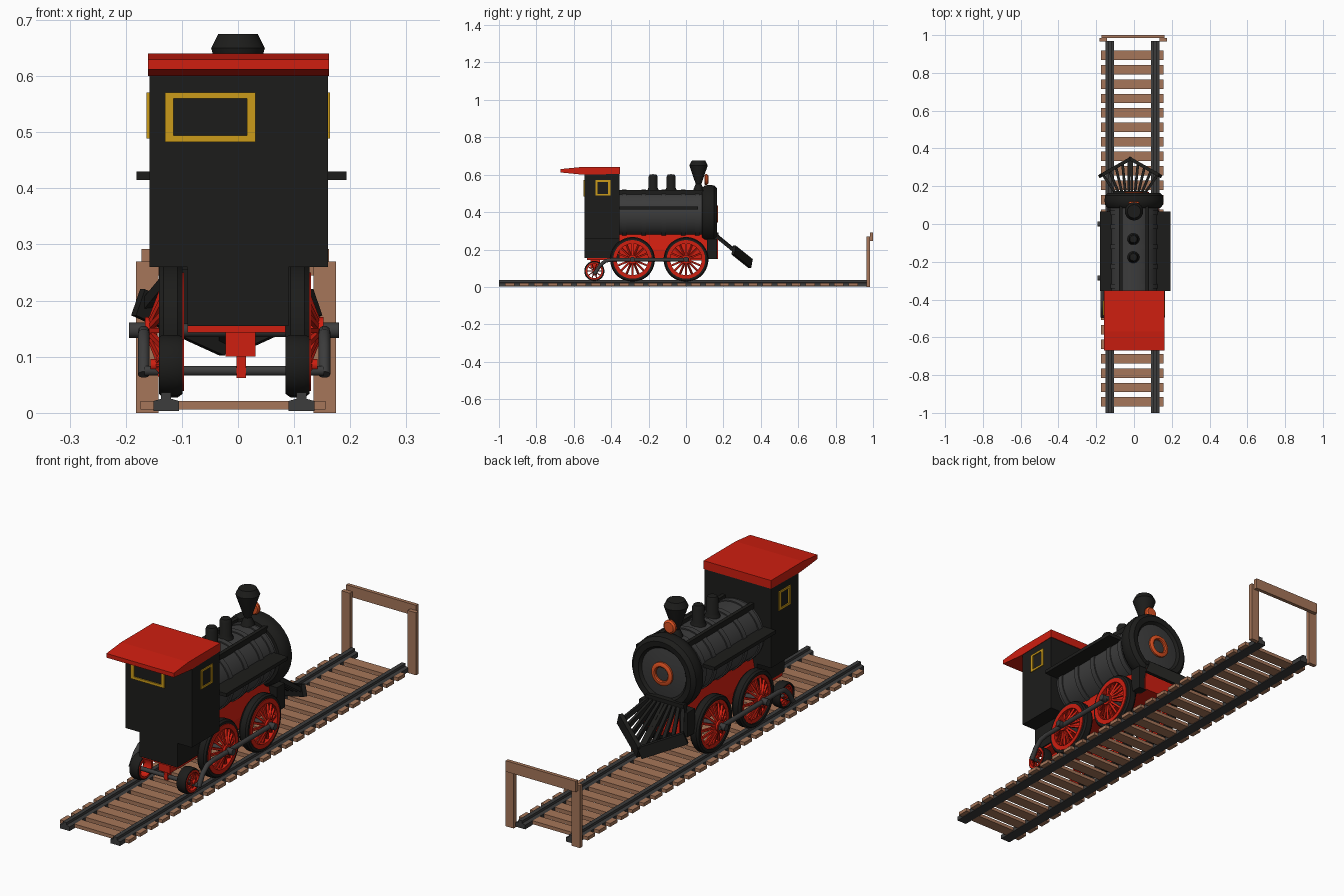
import bpy, bmesh, math
from mathutils import Vector

if "Cube" in bpy.data.objects:
    bpy.data.objects.remove(bpy.data.objects["Cube"])


def material(name, rgb):
    m = bpy.data.materials.new(name)
    m.diffuse_color = (*rgb, 1)
    m.use_nodes = True
    m.node_tree.nodes["Principled BSDF"].inputs["Base Color"].default_value = m.diffuse_color
    return m


BLACK = material("black", (0.012, 0.012, 0.011))
IRON = material("iron", (0.045, 0.045, 0.045))
RED = material("red", (0.62, 0.013, 0.005))
ORANGE = material("orange", (0.7, 0.08, 0.015))
GOLD = material("gold", (0.6, 0.33, 0.01))
WOOD = material("wood", (0.38, 0.18, 0.1))
CX = -0.007          # centre line of the running gear and track


def finish(bm, name, mat, smooth=False):
    bmesh.ops.remove_doubles(bm, verts=bm.verts, dist=1e-5)
    bmesh.ops.recalc_face_normals(bm, faces=bm.faces)
    me = bpy.data.meshes.new(name)
    bm.to_mesh(me)
    bm.free()
    me.materials.append(mat)
    ob = bpy.data.objects.new(name, me)
    bpy.context.collection.objects.link(ob)
    if smooth:
        bpy.context.view_layer.objects.active = ob
        ob.select_set(True)
        bpy.ops.object.shade_smooth_by_angle(angle=math.radians(35))
        ob.select_set(False)
    return ob


def box(name, x, y, z, mat):
    bm = bmesh.new()
    bmesh.ops.create_cube(bm, size=1)
    for v in bm.verts:
        v.co = [r[0] + (c + 0.5) * (r[1] - r[0]) for c, r in zip(v.co, (x, y, z))]
    return finish(bm, name, mat)


def beam(name, a, b, w, h, mat):
    """Rectangular bar between two points."""
    a, b = Vector(a), Vector(b)
    q = (b - a).to_track_quat('Z', 'Y')
    bm = bmesh.new()
    bmesh.ops.create_cube(bm, size=1)
    for v in bm.verts:
        v.co = (a + b) / 2 + q @ Vector((v.co.x * w, v.co.y * h, v.co.z * (b - a).length))
    return finish(bm, name, mat)


def prism(name, pts, axis, lo, hi, mat):
    """Extrude a 2D outline along x or y."""
    bm = bmesh.new()
    put = (lambda p, t: (t, p[0], p[1])) if axis == 'x' else (lambda p, t: (p[0], t, p[1]))
    f = bm.faces.new([bm.verts.new(put(p, lo)) for p in pts])
    g = bmesh.ops.extrude_face_region(bm, geom=[f])["geom"]
    d = Vector(put((0, 0), hi - lo))
    bmesh.ops.translate(bm, vec=d, verts=[v for v in g if isinstance(v, bmesh.types.BMVert)])
    return finish(bm, name, mat)


def lathe(name, prof, axis, loc, mat, n=32, closed=False):
    """Revolve (radius, offset) points about an axis through loc."""
    bm = bmesh.new()
    rings = []
    for r, a in prof:
        ring = []
        for i in range(n):
            t = 2 * math.pi * (i + 0.5) / n
            c, s = r * math.cos(t), r * math.sin(t)
            co = {'x': (a, c, s), 'y': (c, a, s), 'z': (c, s, a)}[axis]
            ring.append(bm.verts.new(Vector(co) + Vector(loc)))
        rings.append(ring)
    for k in range(len(rings) - (0 if closed else 1)):
        p, q = rings[k], rings[(k + 1) % len(rings)]
        for i in range(n):
            bm.faces.new((p[i], p[(i + 1) % n], q[(i + 1) % n], q[i]))
    return finish(bm, name, mat, True)


def rod(name, r, lo, hi, axis, loc, mat, n=16):
    return lathe(name, [(0, lo), (r, lo), (r, hi), (0, hi)], axis, loc, mat, n)


# track
for i in range(25):
    y = -0.942 + i * 0.0765
    box("sleeper", (-0.174, 0.156), (y - 0.025, y + 0.025), (0.006, 0.021), WOOD)
for x in (-0.128, 0.113):
    prof = [(-.023, .003), (.023, .003), (.023, .021), (.009, .025), (.009, .036),
            (-.009, .036), (-.009, .025), (-.023, .021)]
    prism("rail", [(x + a, b) for a, b in prof], 'y', -1, 0.97, IRON)

# end gate
for x in (-0.182, 0.135):
    box("gate_post", (x, x + 0.04), (0.966, 0.984), (0, 0.27), WOOD)
box("gate_bar", (-0.172, 0.162), (0.984, 1.0), (0.245, 0.292), WOOD)

# cab and roof
prism("cab", [(-.158, .26), (-.09, .26), (-.09, .155), (.09, .155), (.09, .26), (.16, .26),
              (.16, .605), (-.158, .605)], 'y', -0.543, -0.355, BLACK)
prism("roof", [(-.352, .604), (-.352, .64), (-.57, .64), (-.67, .63), (-.67, .612), (-.55, .6)],
      'x', -0.16, 0.162, RED)


def frame(name, axis, a, z, d, t):
    """Window frame made of four strips; a and z are outer ranges, d the depth range."""
    strips = [((a[0], a[1]), (z[0], z[0] + t)), ((a[0], a[1]), (z[1] - t, z[1])),
              ((a[0], a[0] + t * 1.4), z), ((a[1] - t * 1.4, a[1]), z)]
    for p, q in strips:
        if axis == 'y':
            box(name, p, d, q, GOLD)
        else:
            box(name, d, p, q, GOLD)


frame("rear_window_frame", 'y', (-.13, .031), (.483, .571), (-.548, -.54), .011)
frame("side_window_frame", 'x', (-.485, -.405), (.489, .571), (.157, .164), .009)
frame("side_window_frame", 'x', (-.485, -.405), (.489, .571), (-.163, -.156), .009)

# boiler with bands
BZ = 0.39
rod("boiler", 0.127, -0.36, 0.1, 'y', (0, 0, BZ), IRON, 32)
for y in (-0.33, -0.225, -0.12, -0.015, 0.06):
    lathe("boiler_band", [(.12, y - .012), (.132, y - .012), (.132, y + .012), (.12, y + .012)],
          'y', (0, 0, BZ), IRON, 32, True)

# smokebox front: rounded rim, door, orange ring
lathe("smokebox_rim", [(.1, .085), (.14, .085), (.153, .1), (.157, .125), (.153, .15),
                       (.138, .165), (.115, .162), (.1, .145)], 'y', (0, 0, BZ), BLACK, 32, True)
lathe("smokebox_door", [(0, .09), (.112, .09), (.112, .15), (.06, .158), (0, .16)],
      'y', (0, 0, BZ), IRON)
lathe("door_ring", [(.03, .15), (.05, .15), (.05, .166), (.044, .17), (.034, .17), (.03, .166)],
      'y', (0, 0, BZ), ORANGE, 24, True)

# side boards and upper rails on the boiler
for x in ((-0.181, -0.115), (0.115, 0.193)):
    box("side_board", x, (-0.355, 0.065), (0.415, 0.43), BLACK)
for s in (-1, 1):
    box("boiler_rail", (s * .068 - .008, s * .068 + .008), (-.355, .1), (.495, .519), BLACK)

# domes, chimney, lamp
for y in (-0.176, -0.08):
    lathe("steam_dome", [(.036, .495), (.03, .52), (.025, .53), (.025, .588), (.019, .6), (0, .603)],
          'z', (-0.003, y, 0), BLACK, 20)
lathe("chimney", [(0.034, .5), (.024, .53), (.015, .55), (.047, .643), (.049, .65), (.036, .675),
                  (.0, .675)], 'z', (0, 0.067, 0), BLACK, 14)
lathe("lamp", [(0, .098), (.024, .098), (.029, .104), (.029, .112), (.022, .119), (0, .12)],
      'y', (0, 0, 0.574), ORANGE, 20)

# red chassis with black front blocks
prism("chassis", [(-.088, .15), (.08, .15), (.08, .2), (.062, .285), (-.07, .285), (-.088, .2)],
      'y', -0.355, 0.17, RED)
box("floor_plate", (-.09, .085), (-.53, -.35), (.143, .156), RED)
box("drawbar_block", (-.022, .031), (-.51, -.46), (.1, .15), RED)
box("drawbar_pin", (-.003, .014), (-.5, -.475), (.062, .1), RED)
for s in (-1, 1):
    c = CX + s * 0.095
    box("front_block", (c - .02, c + .02), (.112, .165), (.15, .255), BLACK)


# spoked wheels: black tyre, red rim, dished spokes, hub
def wheel(s, y, z, R, spokes, dish):
    loc = (CX + s * 0.113, y, z)
    w = 0.021
    lathe("wheel_tyre", [(R * .84, -w), (R * .95, -w), (R, -w * .6), (R, w * .6), (R * .95, w),
                         (R * .84, w)], 'x', loc, BLACK, 32, True)
    lathe("wheel_rim", [(R * .7, -w * .7), (R * .86, -w * .7), (R * .86, w * 1.15),
                        (R * .7, w * 1.15)], 'x', loc, RED, 32, True)
    for i in range(spokes):
        t = 2 * math.pi * i / spokes
        d = Vector((0, math.cos(t), math.sin(t)))
        beam("wheel_spoke", Vector(loc) + d * R * .12 + Vector((s * dish, 0, 0)),
             Vector(loc) + d * R * .78 + Vector((s * .008, 0, 0)), R * .075, R * .075, RED)
    rod("wheel_hub", R * .2, s * (dish - .012), s * (dish + .01), 'x', loc, RED)


AX = [(-0.286, .147), (0.0, .147)]
for s in (-1, 1):
    for y, z in AX:
        wheel(s, y, z, 0.12, 16, .036)
        rod("crank_pin", .014, s * .14, s * .187, 'x', (CX, y, z), IRON)
    wheel(s, -0.49, 0.085, 0.054, 10, .026)
    # coupling rod bending down to the small wheel
    cu = bpy.data.curves.new("coupling_rod", 'CURVE')
    cu.dimensions = '3D'
    cu.bevel_depth, cu.bevel_resolution, cu.use_fill_caps = .0105, 3, True
    path = [(.015, .145), (-.39, .145), (-.43, .14), (-.46, .115), (-.49, .068)]
    sp = cu.splines.new('POLY')
    sp.points.add(len(path) - 1)
    for p, (y, z) in zip(sp.points, path):
        p.co = (CX + s * .161, y, z, 1)
    cu.materials.append(IRON)
    bpy.context.collection.objects.link(bpy.data.objects.new("coupling_rod", cu))
for y, z in AX:
    rod("axle", .012, -.13, .13, 'x', (CX, y, z), IRON)
rod("rear_axle", .009, -.16, .16, 'x', (CX, -.49, .075), IRON)

# cowcatcher: V-shaped lower beams and fanned bars
tip = Vector((-.02, .345, .125))
for s in (-1, 1):
    end = Vector((-.02 + s * .158, .255, .197))
    beam("cowcatcher_beam", tip, end, .018, .05, BLACK)
    for i in range(5):
        top = Vector((-.02 + s * (.008 + i * .017), .16, .275))
        beam("cowcatcher_bar", top, tip.lerp(end, .04 + i * .22), .014, .018, BLACK)
box("cowcatcher_mount", (-.11, .07), (.15, .175), (.255, .29), BLACK)
